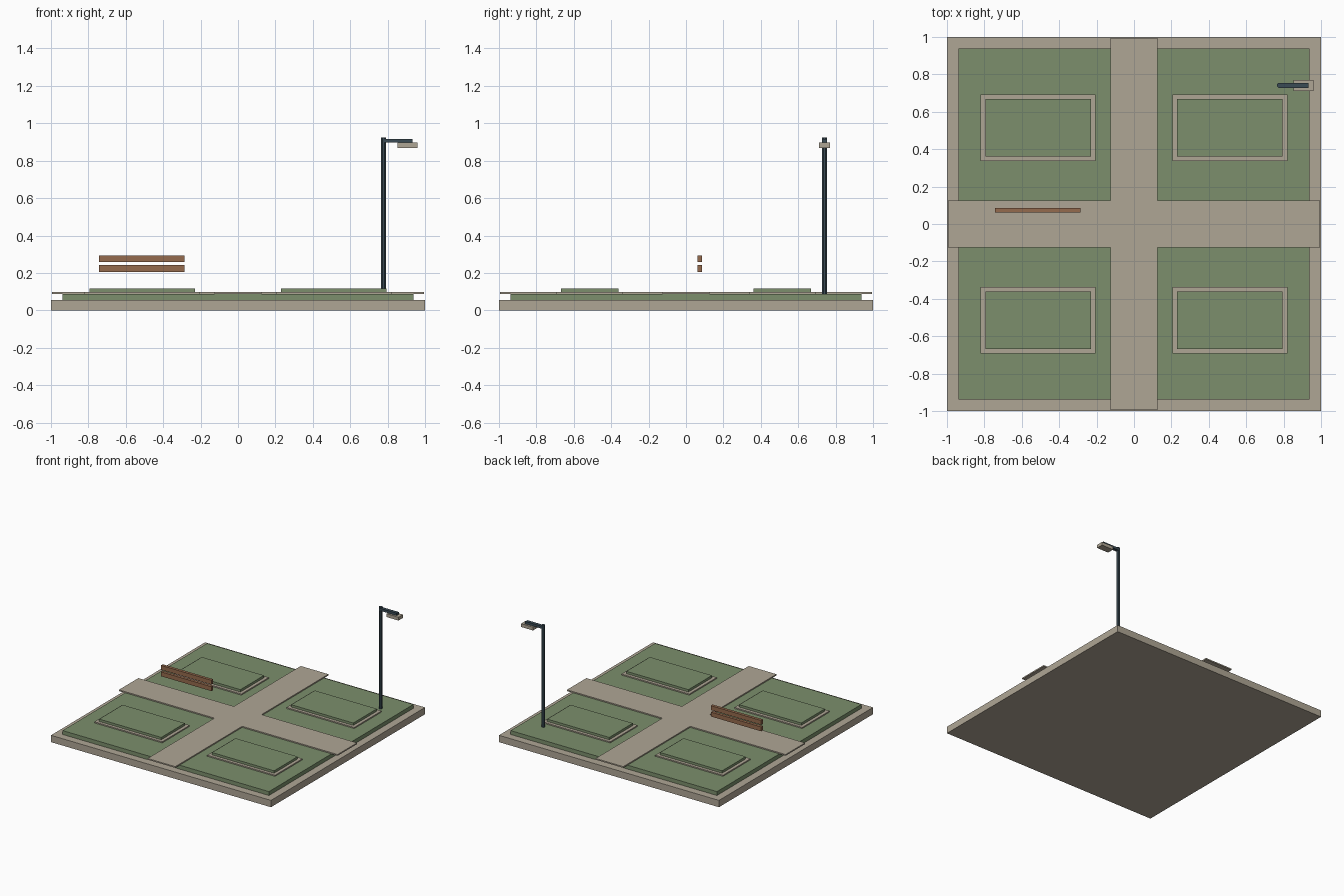
import bpy
import bmesh
from math import pi
from mathutils import Matrix, Vector

if "Cube" in bpy.data.objects:
    bpy.data.objects.remove(bpy.data.objects["Cube"], do_unlink=True)


def material(name, r, g, b):
    m = bpy.data.materials.new(name)
    m.use_nodes = True
    m.diffuse_color = (r, g, b, 1)
    m.node_tree.nodes["Principled BSDF"].inputs["Base Color"].default_value = (r, g, b, 1)
    return m


stone = material("pale stone", 0.43, 0.38, 0.30)
grass = material("grass green", 0.20, 0.275, 0.15)
wood = material("bench wood", 0.30, 0.145, 0.075)
steel = material("dark steel", 0.042, 0.069, 0.089)


def finish(name, bm, mat):
    bmesh.ops.recalc_face_normals(bm, faces=bm.faces)
    mesh = bpy.data.meshes.new(name)
    bm.to_mesh(mesh)
    bm.free()
    mesh.materials.append(mat)
    obj = bpy.data.objects.new(name, mesh)
    bpy.context.collection.objects.link(obj)


def box(name, mat, x, y, z):
    """Box from (min, max) ranges on each axis."""
    bm = bmesh.new()
    bmesh.ops.create_cube(bm, size=1)
    for v in bm.verts:
        for i, (low, high) in enumerate((x, y, z)):
            v.co[i] = high if v.co[i] > 0 else low
    finish(name, bm, mat)


def around(centre, half):
    return centre - half, centre + half


# Ground slab and lawn
box("base_slab", stone, (-1, 1), (-1, 1), (0, 0.056))
box("lawn", grass, (-0.938, 0.938), (-0.938, 0.938), (0.056, 0.088))

# Crossing paths as one extruded plus shape
w, reach, path_bottom = 0.126, 0.994, 0.087
arm = [(reach, -w), (reach, w), (w, w)]
bm = bmesh.new()
outline = []
for turn in range(4):
    rot = Matrix.Rotation(turn * pi / 2, 3, 'Z')
    for x, y in arm:
        outline.append(bm.verts.new(rot @ Vector((x, y, path_bottom))))
face = bm.faces.new(outline)
ext = bmesh.ops.extrude_face_region(bm, geom=[face], use_keep_orig=True)
bmesh.ops.translate(bm, vec=(0, 0, 0.0105),
                    verts=[g for g in ext["geom"] if isinstance(g, bmesh.types.BMVert)])
finish("crossing_paths", bm, stone)

# Four raised planting beds with stone borders
for side, sx in (("left", 1), ("right", -1)):
    for end, sy in (("front", -1), ("back", 1)):
        cx, cy = sx * 0.513, sy * 0.514
        box(f"bed_border_{end}_{side}", stone,
            around(cx, 0.308), around(cy, 0.178), (0.087, 0.0975))
        box(f"planting_bed_{end}_{side}", grass,
            around(cx, 0.282), around(cy, 0.153), (0.09, 0.117))

# Bench back slats
for name, z in (("lower", 0.223), ("upper", 0.276)):
    box(f"bench_slat_{name}", wood, (-0.743, -0.285), around(0.073, 0.012), around(z, 0.018))

# Lamp post, arm and head
px, py, top = 0.778, 0.741, 0.924
bm = bmesh.new()
bmesh.ops.create_cone(bm, cap_ends=True, segments=8, radius1=0.0145, radius2=0.0145, depth=top)
bmesh.ops.transform(bm, verts=bm.verts,
                    matrix=Matrix.Translation((px, py, top / 2)) @ Matrix.Rotation(pi / 8, 4, 'Z'))
finish("lamp_post", bm, steel)
box("lamp_arm", steel, (px, 0.933), around(py, 0.0135), (0.896, 0.916))
box("lamp_head", stone, (0.852, 0.96), around(py, 0.029), (0.869, 0.896))
